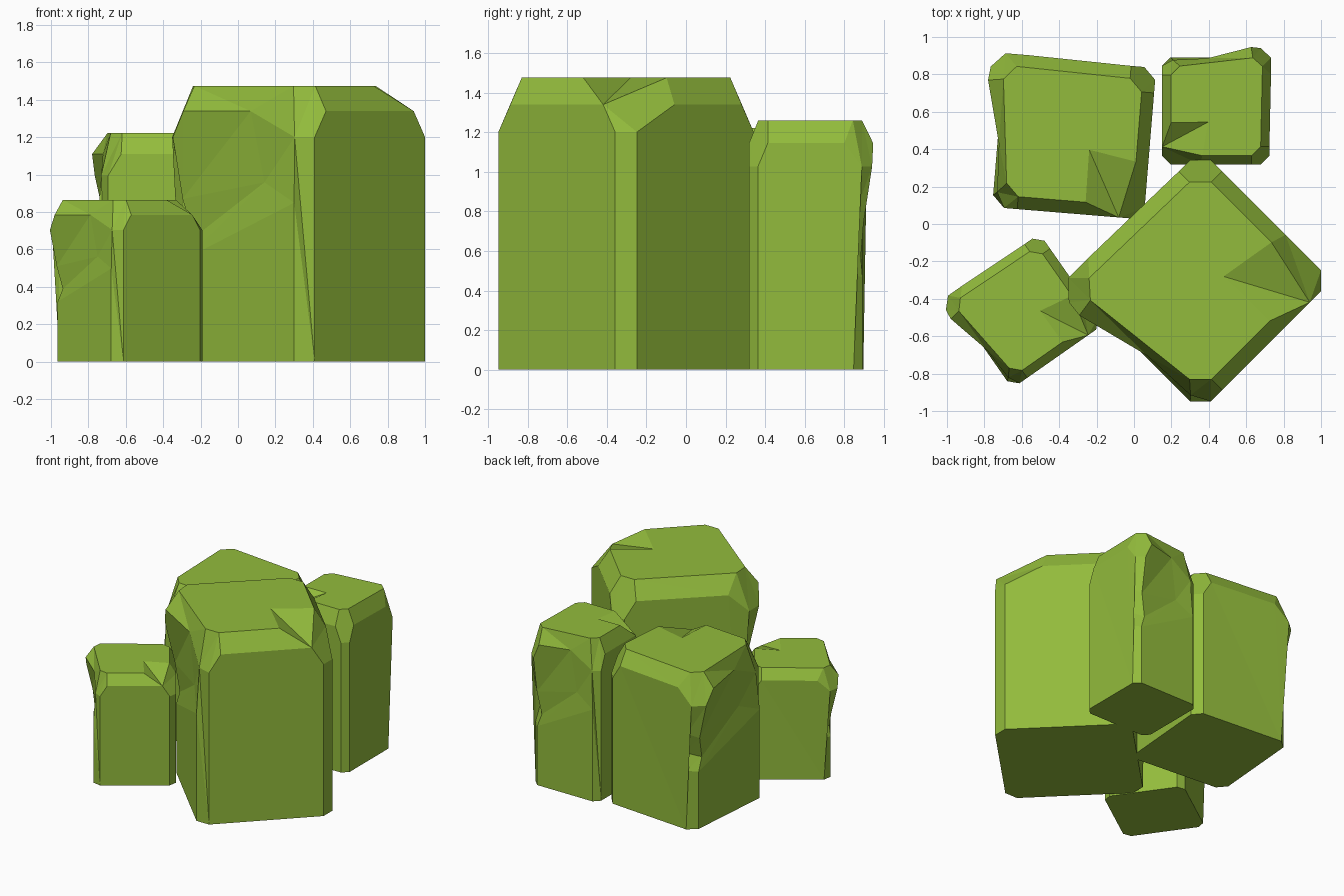
import bpy, bmesh, math
from mathutils import Matrix, Vector

if "Cube" in bpy.data.objects:
    bpy.data.objects.remove(bpy.data.objects["Cube"])

green = bpy.data.materials.new("moss_green")
green.diffuse_color = (0.29, 0.50, 0.045, 1)
green.use_nodes = True
green.node_tree.nodes["Principled BSDF"].inputs["Base Color"].default_value = green.diffuse_color

# Unit block: levels are base 0, shoulder 1, rim 2, top 3 on each side of each corner
LEVELS = ((1, .843, 0), (1, .843, .814), (1, .67, .908), (.836, .67, 1))


def unit_points():
    p = {}
    for i, c in enumerate("SPFN"):                 # corners counter-clockwise
        rot = Matrix.Rotation(math.radians(90 * i), 3, 'Z')
        for k, (out, along, z) in enumerate(LEVELS):
            p[f"{c}a{k}"] = rot @ Vector((-out, -along, z))
            p[f"{c}b{k}"] = rot @ Vector((-along, -out, z))
    changes = {
        # chipped top corner
        "Pa3": (.22, -.836, 1), "Pb3": (.836, -.25, 1), "Pb2": (1, -.3, .908),
        "chip": (.21, -.145, 1),
        # worn corner
        "Sa1": (-.95, -.80, .814), "Sa2": (-.98, -.16, .908),
        "wear": (-.94, -.33, .65), "wear_low": (-1, -.843, .576),
        # bulging corner with a notch below
        "Na1": (-.99, 1.03, .814), "Na2": (-.68, 1.03, .908), "Na3": (-.83, .87, 1),
        "Nb1": (-1.17, .84, .814), "Nb2": (-1.19, .66, .908), "Nb3": (-.99, .69, 1),
        "na1": (-.843, 1, .38), "na2": (-.74, .93, .48), "na3": (-.86, 1, .62),
        "nb1": (-1, .843, .37), "nb2": (-.97, .72, .45), "nb3": (-1.02, .84, .59),
    }
    p.update({k: Vector(v) for k, v in changes.items()})
    return p


def unit_faces():
    f = []
    for c, d in ("SP", "PF", "FN", "NS"):
        a, b = c + "b", d + "a"
        f.append([a + "2", b + "2", b + "3", a + "3"])           # top bevel
        if c in "SP":
            f.append([a + "0", b + "0", b + "1", b + "2", a + "2", a + "1"])
    for c in "SFN":                                               # corner facets
        f.append([c + s for s in ("a1", "b1", "b2", "b3", "a3", "a2")])
    for c in "PF":                                                # corner strips
        f.append([c + s for s in ("a0", "b0", "b1", "a1")])
    # notched sides
    f.append("Fb0 Na0 na1 na2 na3 Na1 Na2 Fb2 Fb1".split())
    f.append("Nb0 Sa0 wear_low nb1".split())
    f.append("nb1 wear_low wear nb3 nb2".split())
    f.append("nb3 wear Sa2 Nb2 Nb1".split())
    na, nb = "Na0 na1 na2 na3 Na1".split(), "Nb0 nb1 nb2 nb3 Nb1".split()
    for i in range(4):
        f.append([na[i], nb[i], nb[i + 1], na[i + 1]])
    # worn corner
    f.append("Sa0 Sb0 Sb1 Sa1 wear_low".split())
    f.append("wear_low Sa1 Sa2 wear".split())
    # chipped corner
    f += [s.split() for s in ("Pa1 Pb1 Pb2 Pa2", "Pb2 Pb3 Pa2",
                              "Pb3 chip Pa2", "chip Pa3 Pa2")]
    # top and base
    f.append("Sa3 Sb3 Pa3 chip Pb3 Fa3 Fb3 Na3 Nb3".split())
    f.append("Nb0 Na0 Fb0 Fa0 Pb0 Pa0 Sb0 Sa0".split())
    return f


def block(name, x, y, half, height, angle):
    bm = bmesh.new()
    rot = Matrix.Rotation(math.radians(angle), 3, 'Z')
    v = {k: bm.verts.new(rot @ Vector((q.x * half, q.y * half, q.z * height)) + Vector((x, y, 0)))
         for k, q in unit_points().items()}
    for names in unit_faces():
        bm.faces.new([v[n] for n in names])
    bmesh.ops.triangulate(bm, faces=[q for q in bm.faces if len(q.verts) > 3])
    bmesh.ops.recalc_face_normals(bm, faces=bm.faces)
    me = bpy.data.meshes.new(name)
    bm.to_mesh(me)
    bm.free()
    me.materials.append(green)
    bpy.context.collection.objects.link(bpy.data.objects.new(name, me))


# Four mossy rock pillars
block("large_rock", .355, -.303, .495, 1.475, 45)
block("back_left_rock", -.32, .4625, .4065, 1.222, -4.7)
block("back_right_rock", .4375, .605, .2865, 1.26, -90)
block("small_rock", -.578, -.465, .297, .865, 35)
